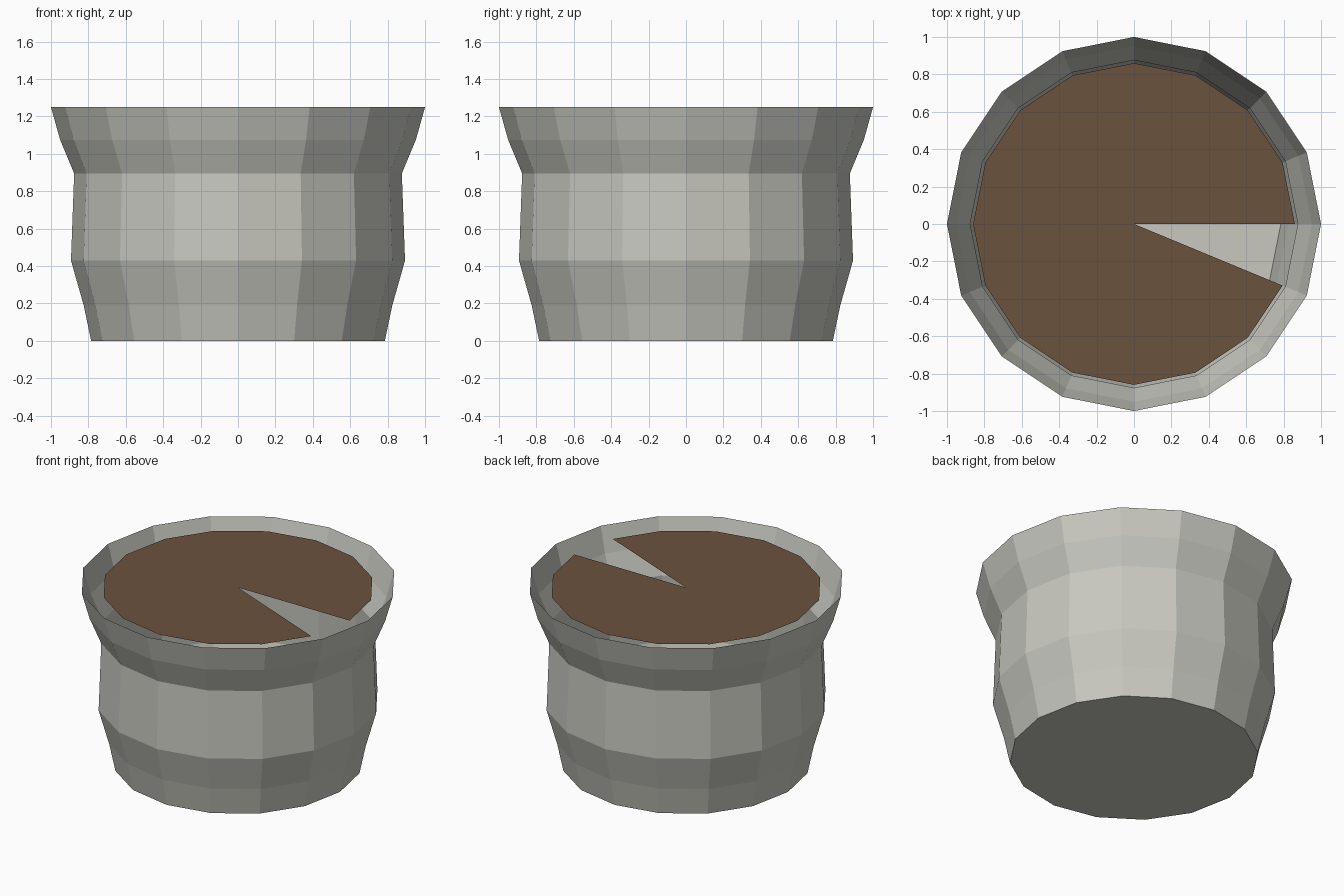
import bpy, bmesh, math

if "Cube" in bpy.data.objects:
    bpy.data.objects.remove(bpy.data.objects["Cube"])

SIDES = 16


def material(name, rgb):
    m = bpy.data.materials.new(name)
    m.diffuse_color = (*rgb, 1.0)
    m.use_nodes = True
    m.node_tree.nodes["Principled BSDF"].inputs["Base Color"].default_value = m.diffuse_color
    return m


def add_object(name, bm, mat):
    mesh = bpy.data.meshes.new(name)
    bm.to_mesh(mesh)
    bm.free()
    mesh.materials.append(mat)
    obj = bpy.data.objects.new(name, mesh)
    bpy.context.collection.objects.link(obj)
    return obj


def ring(bm, radius, z):
    step = 2 * math.pi / SIDES
    return [bm.verts.new((radius * math.cos(i * step), radius * math.sin(i * step), z))
            for i in range(SIDES)]


grey = material("stone_grey", (0.58, 0.58, 0.53))
brown = material("soil_brown", (0.145, 0.085, 0.047))

# Pot: faceted thin shell with closed floor and flared open rim
profile = [(0.785, 0.0), (0.825, 0.19), (0.893, 0.43),
           (0.876, 0.895), (0.951, 1.075), (1.0, 1.25)]
bm = bmesh.new()
rings = [ring(bm, r, z) for r, z in profile]
bm.faces.new(list(reversed(rings[0])))
for low, high in zip(rings, rings[1:]):
    for i in range(SIDES):
        j = (i + 1) % SIDES
        bm.faces.new((low[i], low[j], high[j], high[i]))
add_object("pot", bm, grey)

# Soil: flat disc with one wedge left open
bm = bmesh.new()
edge = ring(bm, 0.86, 1.213)
centre = bm.verts.new((0, 0, 1.213))
for i in range(SIDES - 1):
    bm.faces.new((centre, edge[i], edge[i + 1]))
add_object("soil", bm, brown)
